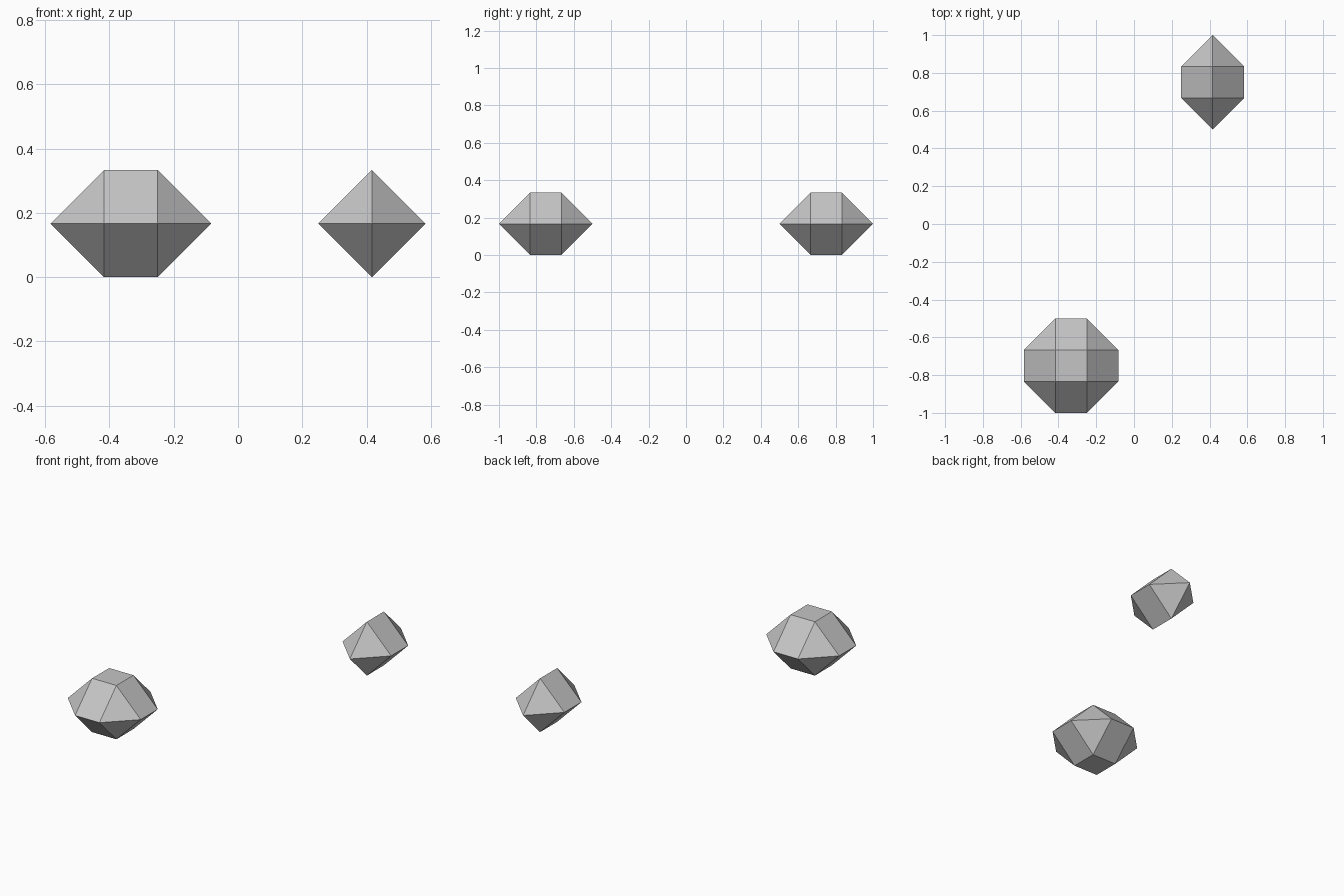
import bpy
import bmesh
from mathutils import Vector

if "Cube" in bpy.data.objects:
    bpy.data.objects.remove(bpy.data.objects["Cube"], do_unlink=True)

# One plain grey stone colour
grey = bpy.data.materials.new("light_grey")
grey.use_nodes = True
colour = (0.56, 0.56, 0.56, 1)
grey.diffuse_color = colour
grey.node_tree.nodes["Principled BSDF"].inputs["Base Color"].default_value = colour

R = 1 / 6    # octahedron radius
H = R / 2    # half the stretch


def gem(name, centre, stretch_x, stretch_y):
    """Octahedron stretched apart along x and y, with flat faces between."""
    tips = [Vector(axis) * R * s
            for axis in ((1, 0, 0), (0, 1, 0), (0, 0, 1)) for s in (-1, 1)]
    points = {(round(t.x + sx * stretch_x, 5), round(t.y + sy * stretch_y, 5), round(t.z, 5))
              for t in tips for sx in (-1, 1) for sy in (-1, 1)}
    bm = bmesh.new()
    verts = [bm.verts.new(p) for p in sorted(points)]
    hull = bmesh.ops.convex_hull(bm, input=verts)
    inside = {v for v in hull["geom_interior"] if isinstance(v, bmesh.types.BMVert)}
    bmesh.ops.delete(bm, geom=list(inside), context="VERTS")
    # Merge coplanar triangles into clean facets
    bmesh.ops.dissolve_limit(bm, angle_limit=0.02, verts=bm.verts[:], edges=bm.edges[:])
    bmesh.ops.recalc_face_normals(bm, faces=bm.faces[:])
    mesh = bpy.data.meshes.new(name)
    bm.to_mesh(mesh)
    bm.free()
    mesh.materials.append(grey)
    obj = bpy.data.objects.new(name, mesh)
    obj.location = centre
    bpy.context.collection.objects.link(obj)
    return obj


# Wide gem at the front right, narrow gem at the back left
gem("wide_gem", (-2 * R, -0.75, R), H, H)
gem("narrow_gem", (2.5 * R, 0.75, R), 0, H)
